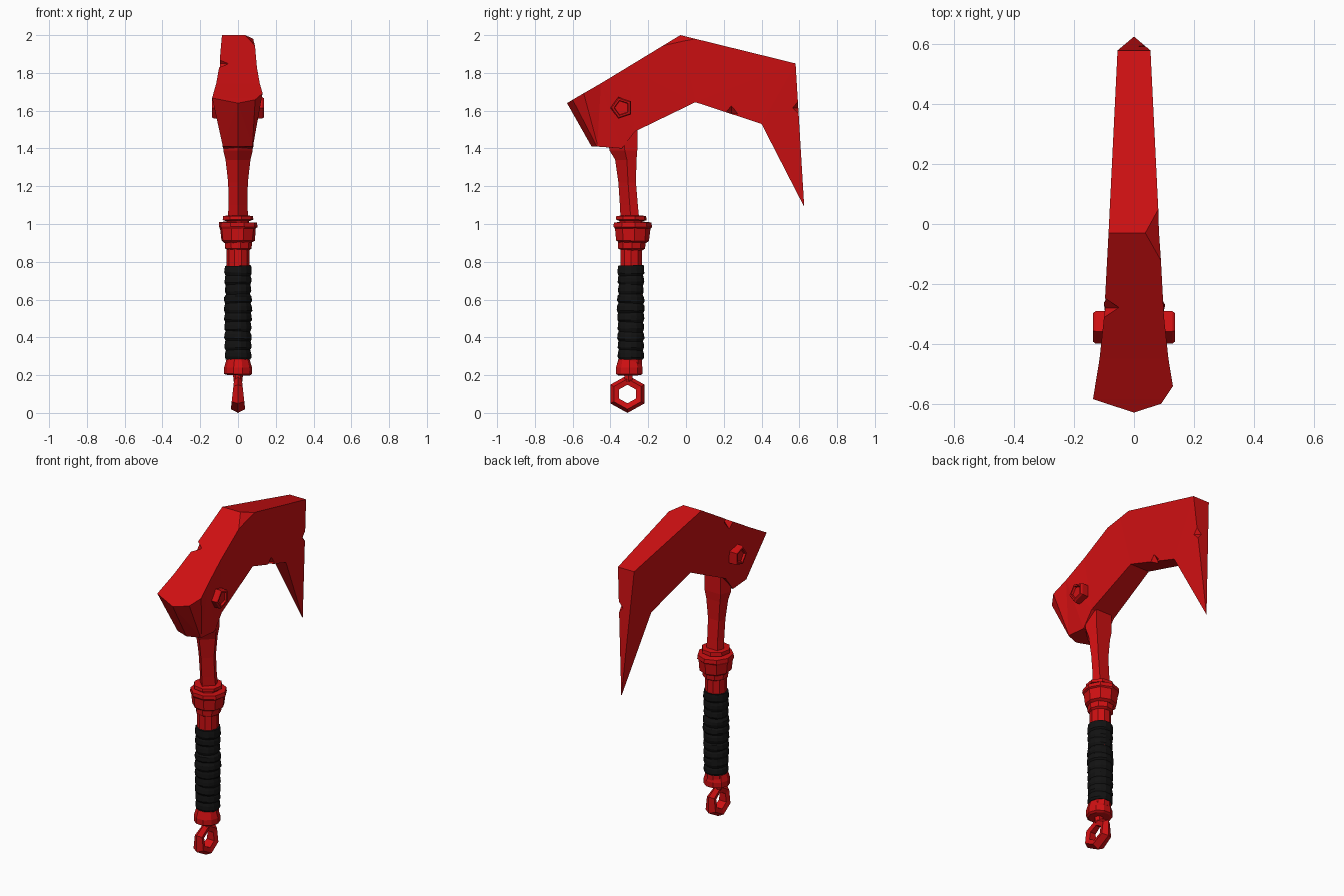
import bpy, bmesh, math, random
from mathutils import Vector

random.seed(4)
cube = bpy.data.objects.get("Cube")
if cube:
    bpy.data.objects.remove(cube, do_unlink=True)


def material(name, rgb):
    m = bpy.data.materials.new(name)
    m.use_nodes = True
    m.diffuse_color = (*rgb, 1)
    bsdf = m.node_tree.nodes["Principled BSDF"]
    bsdf.inputs["Base Color"].default_value = (*rgb, 1)
    bsdf.inputs["Roughness"].default_value = 0.6
    return m


RED = material("red_metal", (0.62, 0.005, 0.006))
BLACK = material("black_wrap", (0.006, 0.006, 0.006))


def finish(bm, name, mat):
    bmesh.ops.recalc_face_normals(bm, faces=bm.faces)
    me = bpy.data.meshes.new(name)
    bm.to_mesh(me)
    bm.free()
    me.materials.append(mat)
    ob = bpy.data.objects.new(name, me)
    bpy.context.collection.objects.link(ob)
    return ob


def loft(bm, rings, closed=False):
    """Skin a list of equal-length point rings, capped unless closed."""
    vs = [[bm.verts.new(p) for p in r] for r in rings]
    n = len(vs[0])
    pairs = list(zip(vs, vs[1:])) + ([(vs[-1], vs[0])] if closed else [])
    for a, b in pairs:
        for i in range(n):
            j = (i + 1) % n
            bm.faces.new((a[i], a[j], b[j], b[i]))
    if not closed:
        bm.faces.new(vs[0])
        bm.faces.new(vs[-1])
    return vs


def lathe(name, profile, sides, y, mat, jitter=0.0, turn=0.0):
    """Turn (radius, z) points about a vertical axis at the given y."""
    rings = []
    for r, z in profile:
        tilt, phase = random.uniform(-jitter, jitter), random.uniform(0, 6.28)
        ring = []
        for i in range(sides):
            a = math.tau * (i + turn) / sides
            q = r + random.uniform(-jitter, jitter) * 0.3
            ring.append((q * math.cos(a), y + q * math.sin(a),
                         z + tilt * math.cos(a + phase)))
        rings.append(ring)
    bm = bmesh.new()
    loft(bm, rings)
    return finish(bm, name, mat)


# Blade head: ribs of (top y, z, half width), (bottom y, z, half width)
ribs = [((-0.63, 1.64, 0), (-0.50, 1.41, 0)),
        ((-0.585, 1.667, 0.137), (-0.47, 1.41, 0.08)),
        ((-0.45, 1.745, 0.115), (-0.34, 1.40, 0.08)),
        ((-0.31, 1.83, 0.10), (-0.27, 1.49, 0.08)),
        ((-0.03, 2.00, 0.085), (0.05, 1.645, 0.065)),
        ((0.58, 1.85, 0.055), (0.40, 1.53, 0.045)),
        ((0.626, 1.09, 0), (0.626, 1.09, 0))]
bm = bmesh.new()
loft(bm, [[(-t[2], t[0], t[1]), (t[2], t[0], t[1]),
           (b[2], b[0], b[1]), (-b[2], b[0], b[1])] for t, b in ribs])
bmesh.ops.remove_doubles(bm, verts=bm.verts, dist=0.0005)
bmesh.ops.dissolve_degenerate(bm, edges=bm.edges, dist=0.0005)
bmesh.ops.triangulate(bm, faces=bm.faces)
# Two broad corner chips, cut as planes
for p, no in [((0.04, -0.02, 2.0), (0.585, -0.1325, 0.765)),
              ((0.09, -0.60, 1.655), (1.935, -0.94, -0.6))]:
    bmesh.ops.bisect_plane(bm, geom=bm.verts[:] + bm.edges[:] + bm.faces[:],
                           plane_co=p, plane_no=Vector(no).normalized(),
                           clear_outer=True)
    bmesh.ops.holes_fill(bm, edges=[e for e in bm.edges if e.is_boundary], sides=0)
head = finish(bm, "blade_head", RED)

# Small nicks along the edges, cut with octahedra
nicks = [((-0.105, -0.28, 1.85), 0.055), ((0.055, 0.595, 1.615), 0.045),
         ((0.055, 0.24, 1.585), 0.035)]
for co, r in nicks:
    bm = bmesh.new()
    d = [Vector(v) * r for v in ((1, 0, 0), (0, 1, 0), (-1, 0, 0), (0, -1, 0))]
    ring = [bm.verts.new(Vector(co) + v) for v in d]
    for s in (1, -1):
        pole = bm.verts.new(Vector(co) + Vector((0, 0, s * r * 1.2)))
        for i in range(4):
            bm.faces.new((ring[i], ring[(i + 1) % 4], pole))
    cutter = finish(bm, "nick_cutter", RED)
    cutter.hide_render = True
    mod = head.modifiers.new("nick", "BOOLEAN")
    mod.operation, mod.solver, mod.object = "DIFFERENCE", "EXACT", cutter
    bpy.context.view_layer.objects.active = head
    bpy.ops.object.modifier_apply(modifier=mod.name)
    bpy.data.objects.remove(cutter, do_unlink=True)

# Five-sided bolts with a recessed centre, one on each cheek
for side, s in (("left", 1), ("right", -1)):
    bm = bmesh.new()
    rings = []
    for x, r in ((0.07, 0.06), (0.128, 0.06), (0.137, 0.053), (0.137, 0.042), (0.125, 0.038)):
        rings.append([(s * x, -0.34 + r * math.cos(a), 1.615 + r * math.sin(a))
                      for a in (math.pi + math.tau * i / 5 for i in range(5))])
    loft(bm, rings)
    finish(bm, side + "_bolt", RED)

# Stem: five-sided section with a front ridge and a flat back
# levels of (z, front y, back y, half width)
levels = [(1.00, -0.345, -0.245, 0.055), (1.10, -0.350, -0.255, 0.050),
          (1.22, -0.358, -0.265, 0.052), (1.34, -0.375, -0.262, 0.066),
          (1.39, -0.405, -0.258, 0.078), (1.50, -0.42, -0.258, 0.078)]
bm = bmesh.new()
rings = []
for z, f, b, w in levels:
    m = f + (b - f) * 0.55
    rings.append([(0, f, z), (w, m, z), (0.7 * w, b, z), (-0.7 * w, b, z), (-w, m, z)])
loft(bm, rings)
finish(bm, "stem", RED)

# Collar, neck and pommel
lathe("stem_flange", [(0.062, 0.995), (0.062, 1.015), (0.083, 1.022), (0.08, 1.042),
                      (0.055, 1.045)], 8, -0.29, RED, 0.006, 0.3)
lathe("collar", [(0.072, 0.90), (0.09, 0.912), (0.096, 0.975), (0.104, 0.985),
                 (0.102, 1.008), (0.07, 1.01)], 9, -0.285, RED, 0.004, 0.2)
lathe("collar_step", [(0.058, 0.862), (0.072, 0.87), (0.074, 0.905), (0.06, 0.91)],
      9, -0.287, RED, 0.003)
lathe("handle_core", [(0.06, 0.25), (0.06, 0.88)], 10, -0.29, RED)
lathe("pommel", [(0.062, 0.20), (0.074, 0.207), (0.074, 0.24), (0.06, 0.285)],
      10, -0.30, RED, 0.003)

# Grip: uneven stacked wraps
profile = []
bands = 10
for i in range(bands):
    z = 0.282 + i * 0.495 / bands
    r = 0.071 + random.uniform(-0.003, 0.003)
    profile += [(r - 0.005, z), (r + 0.002, z + 0.014), (r, z + 0.036)]
profile.append((0.069, 0.78))
lathe("grip_wrap", profile, 14, -0.292, BLACK, 0.005)

# Six-sided lanyard ring, thicker at the bottom
bm = bmesh.new()
rings = []
for i in range(6):
    a = math.tau * i / 6 + math.pi / 6
    c, s = math.cos(a), math.sin(a)
    w = 0.029 - 0.009 * s
    cy, cz = -0.31, 0.100
    section = [(0, 0.102), (w, 0.082), (w * 0.75, 0.050), (-w * 0.75, 0.050), (-w, 0.082)]
    rings.append([(x, cy + c * r * 1.02, cz + s * r * 0.98) for x, r in section])
loft(bm, rings, closed=True)
finish(bm, "lanyard_ring", RED)
lathe("ring_neck", [(0.024, 0.165), (0.026, 0.21)], 6, -0.305, RED)
